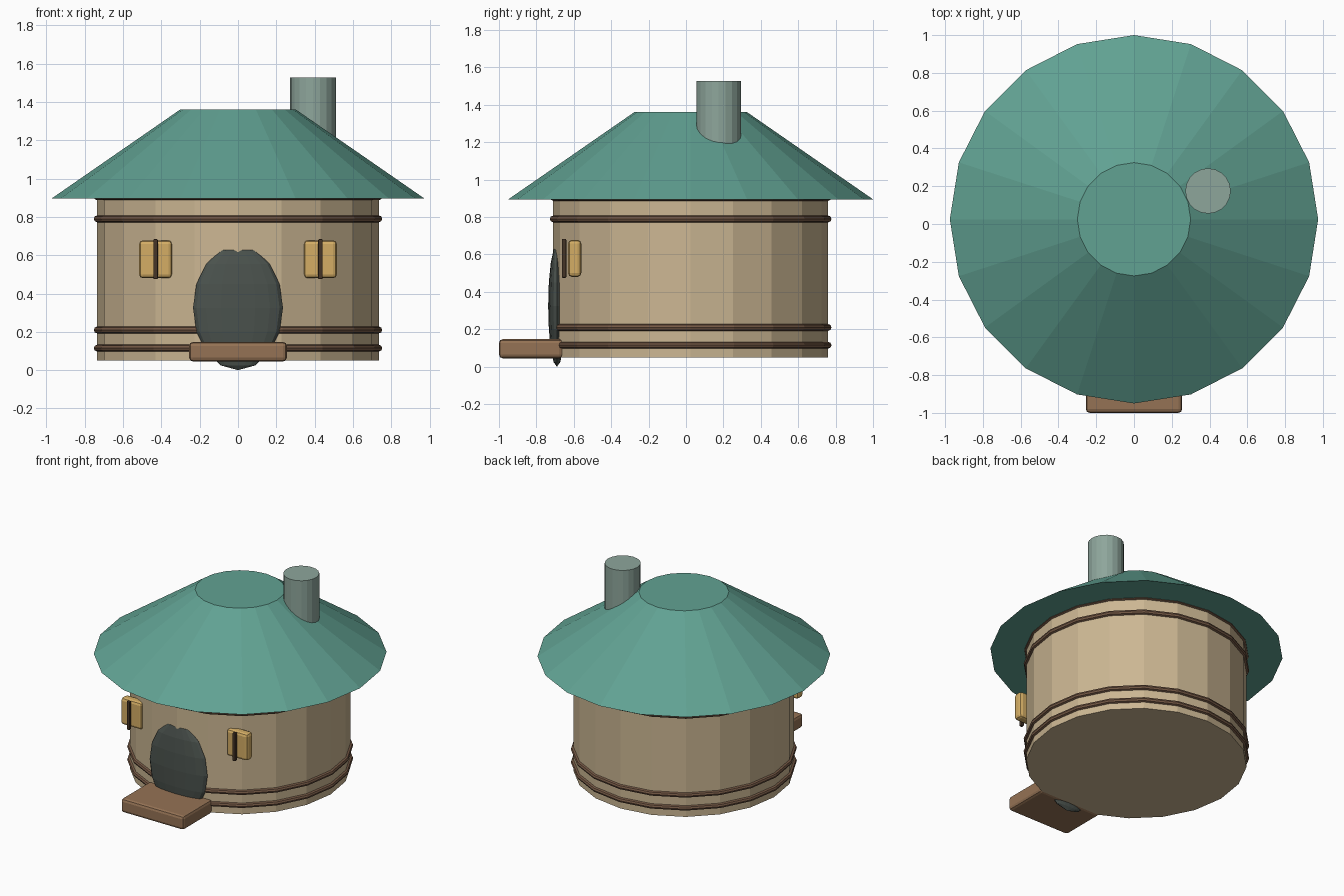
import bpy
from math import pi

if "Cube" in bpy.data.objects:
    bpy.data.objects.remove(bpy.data.objects["Cube"])

CY = 0.025  # the round body sits slightly behind the origin
SIDES = 20


def material(name, rgb):
    m = bpy.data.materials.new(name)
    m.diffuse_color = (*rgb, 1)
    m.use_nodes = True
    m.node_tree.nodes["Principled BSDF"].inputs["Base Color"].default_value = m.diffuse_color
    return m


TEAL = material("roof_teal", (0.12, 0.36, 0.29))
PLASTER = material("plaster", (0.60, 0.47, 0.29))
WOOD = material("wood", (0.30, 0.17, 0.09))
BAND = material("band_wood", (0.18, 0.10, 0.06))
DARK = material("dark_wood", (0.06, 0.035, 0.02))
DOOR = material("door_dark", (0.07, 0.085, 0.075))
GLOW = material("window_yellow", (0.66, 0.42, 0.13))
STONE = material("chimney_stone", (0.27, 0.38, 0.33))


def finish(name, mat):
    ob = bpy.context.object
    ob.name = name
    ob.data.materials.append(mat)
    return ob


def frustum(name, mat, x, y, z0, z1, r0, r1):
    bpy.ops.mesh.primitive_cone_add(vertices=SIDES, radius1=r0, radius2=r1, depth=z1 - z0,
                                    location=(x, y, (z0 + z1) / 2))
    return finish(name, mat)


def box(name, mat, lo, hi, bevel):
    bpy.ops.mesh.primitive_cube_add(size=1, location=[(a + b) / 2 for a, b in zip(lo, hi)])
    ob = finish(name, mat)
    ob.scale = [b - a for a, b in zip(lo, hi)]
    bpy.ops.object.transform_apply(location=False, rotation=False, scale=True)
    mod = ob.modifiers.new("bevel", "BEVEL")
    mod.width = bevel
    mod.segments = 2
    return ob


# Body, roof and chimney
frustum("wall", PLASTER, 0, CY, 0.05, 0.90, 0.735, 0.735)
frustum("roof", TEAL, 0, CY, 0.895, 1.362, 0.975, 0.30)
frustum("chimney", STONE, 0.392, 0.175, 1.13, 1.527, 0.12, 0.12)

# Hoops around the wall
for i, z in enumerate((0.115, 0.21, 0.79, 0.905)):
    bpy.ops.mesh.primitive_torus_add(major_segments=SIDES, minor_segments=8, major_radius=0.735,
                                     minor_radius=0.018, location=(0, CY, z))
    finish(f"wall_band_{i + 1}", BAND)

# Oval door, partly sunk into the wall
bpy.ops.mesh.primitive_uv_sphere_add(segments=16, ring_count=8, radius=1, location=(0, -0.69, 0.325))
door = finish("door", DOOR)
door.scale = (0.235, 0.047, 0.325)

# Doorstep
box("doorstep", WOOD, (-0.255, -1.0, 0.045), (0.255, -0.658, 0.147), 0.02)

# Windows with a centre bar, one on each side of the door
for side, x in (("left", -0.43), ("right", 0.43)):
    box(f"window_{side}", GLOW, (x - 0.086, -0.63, 0.48), (x + 0.086, -0.56, 0.678), 0.02)
    box(f"window_bar_{side}", DARK, (x - 0.012, -0.664, 0.475), (x + 0.012, -0.64, 0.684), 0.006)
